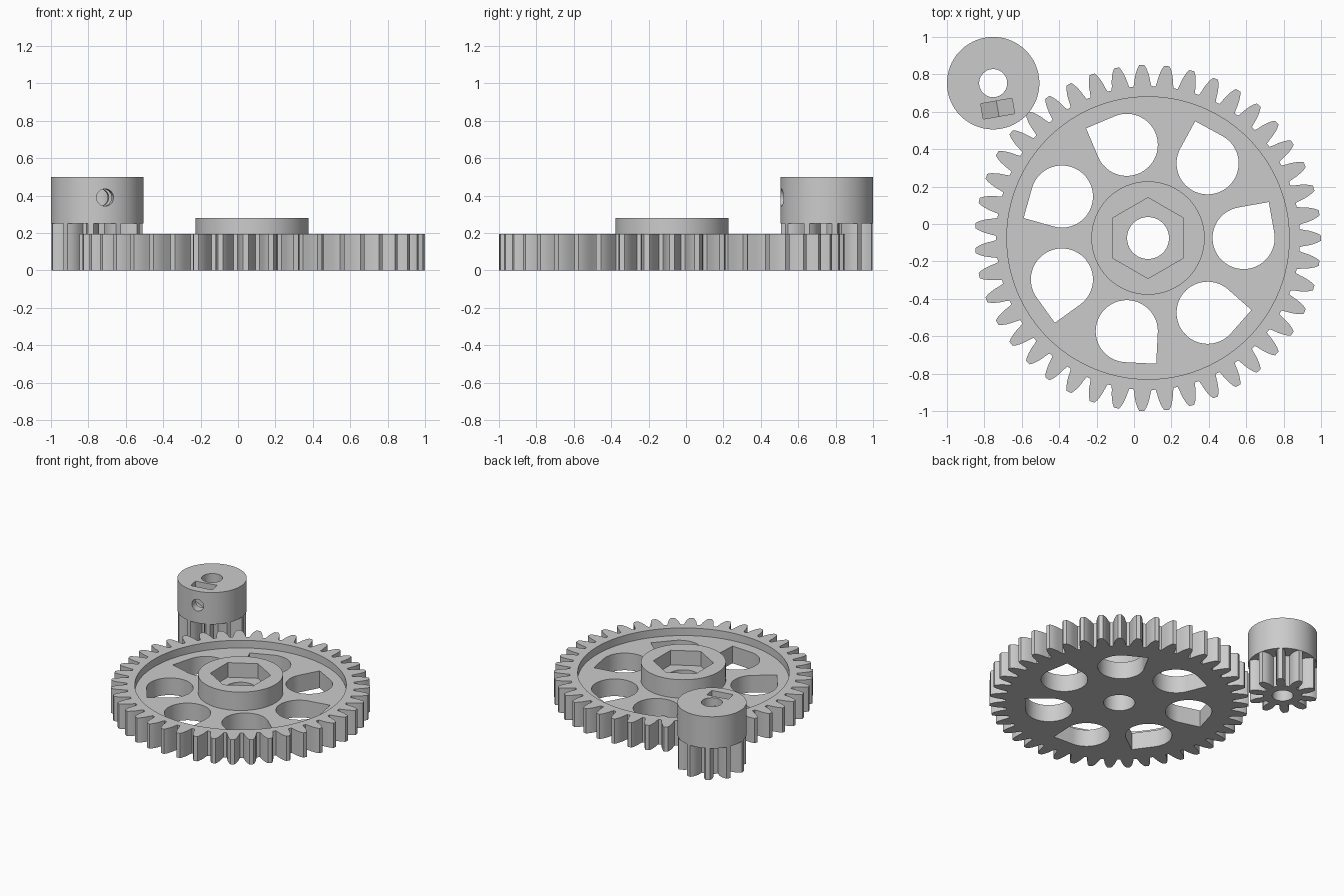
import bpy, bmesh
from math import pi, tau, sin, cos, radians
from mathutils import Matrix

cube = bpy.data.objects.get("Cube")
if cube:
    bpy.data.objects.remove(cube, do_unlink=True)

grey = bpy.data.materials.new("plain_grey")
grey.use_nodes = True
colour = (0.6, 0.6, 0.6, 1)
grey.diffuse_color = colour
grey.node_tree.nodes["Principled BSDF"].inputs["Base Color"].default_value = colour


def polar(r, a):
    return (r * cos(a), r * sin(a))


def circle(r, n=64, start=0.0):
    return [polar(r, start + tau * i / n) for i in range(n)]


def gear_outline(teeth, flank, phase=0.0):
    """Flank lists (radius, half width in degrees) from root to tip."""
    pts = []
    for i in range(teeth):
        mid = phase + tau * i / teeth
        pts += [polar(r, mid - radians(h)) for r, h in flank]
        pts += [polar(r, mid + radians(h)) for r, h in reversed(flank)]
    return pts


def teardrop(r, tip):
    """Circle whose tangents meet in a right-angled point."""
    arc = [polar(r, tip + pi / 4 + 1.5 * pi * i / 48) for i in range(49)]
    return arc + [polar(r * 2 ** 0.5, tip)]


def prism(name, outline, z0, z1, matrix=Matrix()):
    bm = bmesh.new()
    face = bm.faces.new([bm.verts.new((x, y, z0)) for x, y in outline])
    out = bmesh.ops.extrude_face_region(bm, geom=[face])
    top = [v for v in out["geom"] if isinstance(v, bmesh.types.BMVert)]
    bmesh.ops.translate(bm, verts=top, vec=(0, 0, z1 - z0))
    bmesh.ops.recalc_face_normals(bm, faces=bm.faces)
    bm.transform(matrix)
    mesh = bpy.data.meshes.new(name)
    bm.to_mesh(mesh)
    bm.free()
    mesh.materials.append(grey)
    obj = bpy.data.objects.new(name, mesh)
    bpy.context.collection.objects.link(obj)
    return obj


def select(obj):
    bpy.ops.object.select_all(action="DESELECT")
    obj.select_set(True)
    bpy.context.view_layer.objects.active = obj


def combine(obj, tool, operation="DIFFERENCE"):
    select(obj)
    mod = obj.modifiers.new("combine", "BOOLEAN")
    mod.operation = operation
    mod.solver = "EXACT"
    mod.object = tool
    bpy.ops.object.modifier_apply(modifier=mod.name)
    bpy.data.objects.remove(tool, do_unlink=True)


def finish(obj, x, y):
    obj.location = (x, y, 0)
    select(obj)
    bpy.ops.object.shade_smooth_by_angle(angle=radians(25))


# Large gear: toothed rim, sunken web and raised hub
flank = [(0.812, 3.4), (0.835, 2.95), (0.86, 2.6), (0.885, 2.1), (0.908, 1.5), (0.925, 0.85)]
wheel = prism("large_gear", gear_outline(43, flank), 0, 0.195)
combine(wheel, prism("recess", circle(0.755, 128), 0.135, 0.4))
combine(wheel, prism("hub", circle(0.303, 96), 0.05, 0.28), "UNION")

# Seven teardrop windows in the web
for i in range(7):
    a = tau * i / 7
    shift = Matrix.Translation((*polar(0.511, a), 0))
    combine(wheel, prism("window", teardrop(0.166, a + radians(55)), -0.1, 0.4, shift))

# Hexagonal nut pocket and shaft hole
combine(wheel, prism("nut_pocket", circle(0.216, 6, pi / 2), 0.165, 0.4))
combine(wheel, prism("shaft_hole", circle(0.112), -0.1, 0.4))
finish(wheel, 0.075, -0.075)

# Small gear with a clamping collar
turn = radians(10)
flank = [(0.14, 11.5), (0.18, 11), (0.205, 9), (0.225, 6.8), (0.245, 3.6)]
pinion = prism("small_gear", gear_outline(10, flank, turn), 0, 0.26)
combine(pinion, prism("collar", circle(0.247, 96), 0.25, 0.5), "UNION")
combine(pinion, prism("motor_hole", circle(0.075), -0.1, 0.6))

# Grub screw hole and captive nut slot in the collar
facing = Matrix.Rotation(turn, 4, "Z") @ Matrix.Rotation(pi / 2, 4, "X")
slot = [(-0.085, 0.6), (-0.085, 0.341), (0, 0.292), (0.085, 0.341), (0.085, 0.6)]
combine(pinion, prism("nut_slot", slot, 0.097, 0.18, facing))
lift = facing @ Matrix.Translation((0, 0.39, 0))
combine(pinion, prism("screw_hole", circle(0.046, 32), 0.02, 0.35, lift))
finish(pinion, -0.753, 0.753)
